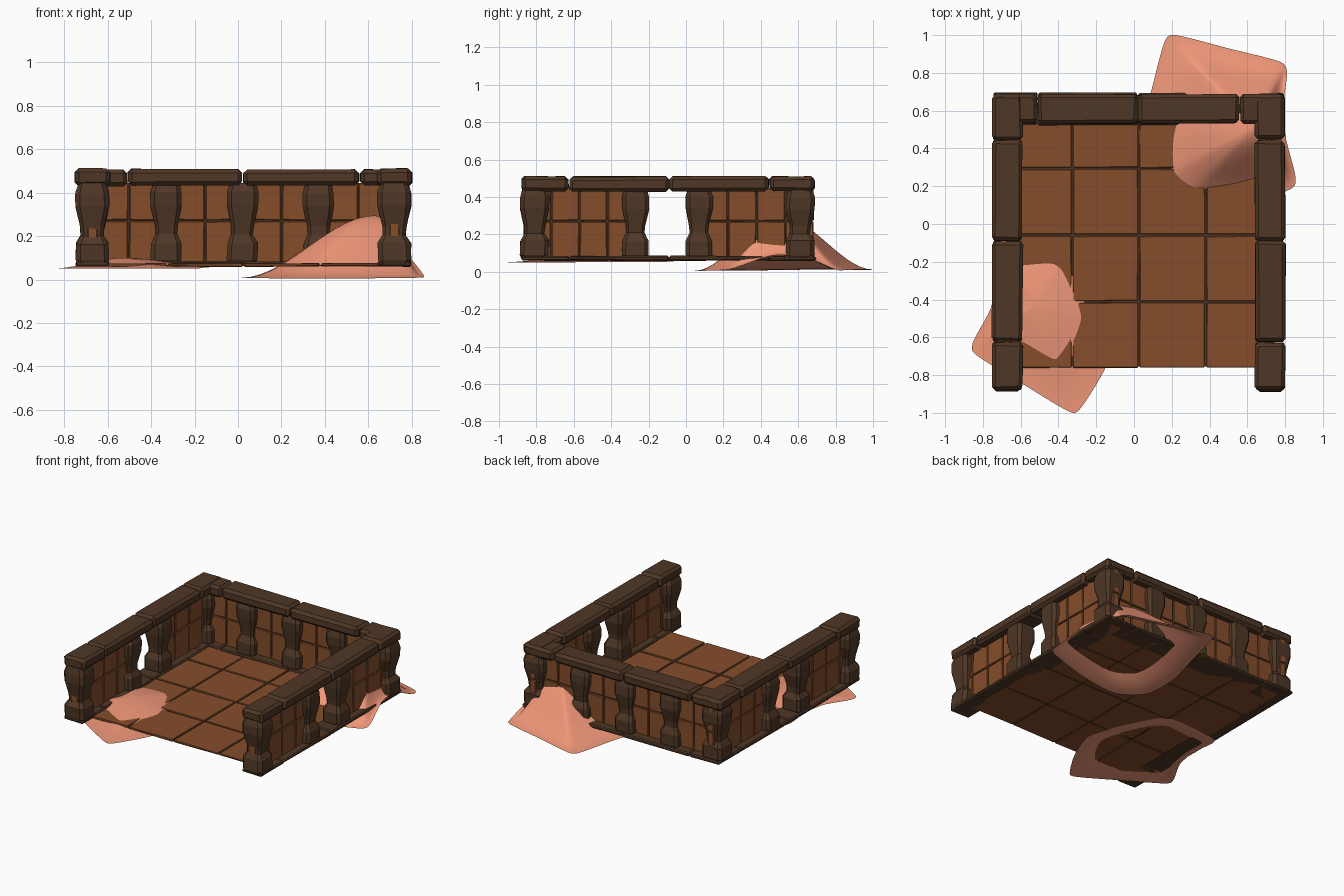
import bpy, bmesh, random
from mathutils import Vector, Matrix

if "Cube" in bpy.data.objects:
    bpy.data.objects.remove(bpy.data.objects["Cube"])

random.seed(4)


def material(name, rgb):
    m = bpy.data.materials.new(name)
    m.diffuse_color = (*rgb, 1)
    m.use_nodes = True
    m.node_tree.nodes["Principled BSDF"].inputs["Base Color"].default_value = m.diffuse_color
    return m


DARK = material("dark_wood", (0.078, 0.038, 0.019))
BROWN = material("brown_tile", (0.235, 0.075, 0.024))
PINK = material("pink_sand", (0.87, 0.31, 0.19))


def finish(name, bm, mat, bevel=0):
    bmesh.ops.recalc_face_normals(bm, faces=bm.faces)
    me = bpy.data.meshes.new(name)
    bm.to_mesh(me)
    bm.free()
    ob = bpy.data.objects.new(name, me)
    bpy.context.collection.objects.link(ob)
    me.materials.append(mat)
    if bevel:
        mod = ob.modifiers.new("bevel", 'BEVEL')
        mod.width = bevel
        mod.segments = 1
    return ob


def boxes(name, items, mat, bevel, jitter=0.0):
    """One object from (low corner, high corner) boxes with slightly uneven corners."""
    bm = bmesh.new()
    for lo, hi in items:
        lo, hi = Vector(lo), Vector(hi)
        size = hi - lo
        mtx = Matrix.Translation((lo + hi) / 2) @ Matrix.Diagonal((*size, 1))
        for v in bmesh.ops.create_cube(bm, size=1, matrix=mtx)["verts"]:
            v.co += Vector([random.uniform(-jitter, jitter) for _ in range(3)])
    return finish(name, bm, mat, bevel)


LEFT, RIGHT, BACK = -0.67, 0.72, 0.61
SIDES = (("left", LEFT), ("right", RIGHT))

# Floor: 4 x 4 tiles over a dark joint sheet
P = 0.353
tiles = []
for i in range(4):
    for j in range(4):
        x, y = -0.68 + i * P, -0.765 + j * P
        tiles.append(((x + .005, y + .005, .060), (x + P - .005, y + P - .005, .074)))
boxes("floor_tiles", tiles, BROWN, 0.003, 0.002)
boxes("floor_joints", [((-.67, -.755, .063), (.72, .64, .067))], DARK, 0)


# Wall panels: two rows of small tiles with a dark core
def panel(name, fixed, start, end, count, along_y):
    def place(a, b, half, z0, z1):
        if along_y:
            return (fixed - half, a, z0), (fixed + half, b, z1)
        return (a, fixed - half, z0), (b, fixed + half, z1)
    step = (end - start) / count
    items = []
    for i in range(count):
        for z0, z1 in ((.075, .268), (.273, .445)):
            a = start + i * step
            items.append(place(a + .003, a + step - .003, .023, z0, z1))
    boxes(name + "_panel", items, BROWN, 0.004, 0.002)
    boxes(name + "_joints", [place(start + .01, end - .01, .014, .075, .445)], DARK, 0)


panel("back", BACK, LEFT - .01, RIGHT + .01, 8, False)
for side, x in SIDES:
    panel(side + "_front", x, -.87, -.27, 4, True)
    panel(side + "_rear", x, .07, .685, 4, True)

# Balusters: chamfered square posts with a narrow waist
PROFILE = [(.070, .064), (.090, .071), (.165, .070), (.205, .049),
           (.245, .052), (.340, .072), (.400, .072), (.445, .058)]


def baluster(name, x, y, k=1.0):
    bm = bmesh.new()
    rings = []
    for z, r in PROFILE:
        r *= k
        c = r * 0.72
        shape = [(r, -c), (r, c), (c, r), (-c, r), (-r, c), (-r, -c), (-c, -r), (c, -r)]
        dz = random.uniform(-.006, .006) if .1 < z < .43 else 0
        dx, dy = random.uniform(-.003, .003), random.uniform(-.003, .003)
        rings.append([bm.verts.new((x + u + dx, y + v + dy, z + dz)) for u, v in shape])
    for a, b in zip(rings, rings[1:]):
        for i in range(8):
            j = (i + 1) % 8
            bm.faces.new((a[i], a[j], b[j], b[i]))
    bm.faces.new(rings[0])
    bm.faces.new(rings[-1])
    finish(name, bm, DARK)


for x in (-.33, .02, .37):
    baluster("back_baluster", x, BACK)
for side, x in SIDES:
    for y in (-.81, -.27, .07, BACK):
        baluster(side + "_baluster", x, y, 1.08 if abs(y) > .5 else 1.0)


# Top rails and thin base rails, laid as separate blocks
def blocks(name, fixed, cuts, half, z0, z1, along_y, bevel, jitter):
    items = []
    for a, b in zip(cuts, cuts[1:]):
        a, b = a + .002, b - .002
        if along_y:
            items.append(((fixed - half, a, z0), (fixed + half, b, z1)))
        else:
            items.append(((a, fixed - half, z0), (b, fixed + half, z1)))
    boxes(name, items, DARK, bevel, jitter)


BACK_CUTS = [-.745, -.51, .02, .56, .79]
SIDE_CUTS = [-.88, -.625, -.09, .445, .69]
blocks("back_top_rail", BACK, BACK_CUTS, .079, .431, .507, False, .018, .004)
blocks("back_base_rail", BACK, BACK_CUTS, .085, .060, .084, False, .007, .003)
for side, x in SIDES:
    blocks(side + "_top_rail", x, SIDE_CUTS, .081, .431, .510, True, .018, .004)
    blocks(side + "_base_rail", x, SIDE_CUTS, .076, .060, .084, True, .007, .003)


# Sand drifts: smooth open sheets rising from a rounded outline to a peak
def drift(name, peak, outline, rings=14, sub=5):
    pts = [Vector(p) for p in outline]
    n = len(pts)
    rim = []
    for i in range(n):
        a, b, c, d = (pts[(i + k - 1) % n] for k in range(4))
        for s in range(sub):
            t = s / sub
            # softened Catmull-Rom
            m1, m2 = (c - a) * .35, (d - b) * .35
            rim.append(b * (2*t**3 - 3*t*t + 1) + c * (3*t*t - 2*t**3)
                       + m1 * (t**3 - 2*t*t + t) + m2 * (t**3 - t*t))
    peak = Vector(peak)
    bm = bmesh.new()
    top = bm.verts.new(peak)
    last = None
    for r in range(1, rings + 1):
        t = r / rings
        u = 1 - t
        f = u * u * (3 - 2 * u)
        ring = []
        for e in rim:
            p = peak.lerp(e, t)
            p.z = e.z + (peak.z - e.z) * f
            ring.append(bm.verts.new(p))
        for i in range(len(rim)):
            j = (i + 1) % len(rim)
            if last:
                bm.faces.new((last[i], ring[i], ring[j], last[j]))
            else:
                bm.faces.new((top, ring[i], ring[j]))
        last = ring
    for f in bm.faces:
        f.smooth = True
    finish(name, bm, PINK)


drift("back_right_drift", (.63, .51, .295), [
    (.22, 1.0, .012), (.50, .93, .012), (.77, .86, .01), (.81, .80, .012),
    (.79, .62, .085), (.805, .45, .085), (.855, .25, .018), (.82, .18, .008),
    (.50, .08, .005), (.20, .045, .005), (.03, .17, .008), (.02, .42, .008),
    (.09, .70, .012), (.16, .96, .01)])
drift("front_left_drift", (-.52, -.43, .100), [
    (-.36, -.985, .050), (-.29, -.985, .050), (-.16, -.78, .052), (-.08, -.56, .052),
    (-.13, -.36, .052), (-.26, -.10, .052), (-.36, -.03, .052), (-.60, -.04, .052),
    (-.74, -.08, .054), (-.73, -.28, .056), (-.76, -.45, .056), (-.85, -.62, .050),
    (-.84, -.69, .050), (-.60, -.84, .050)])
